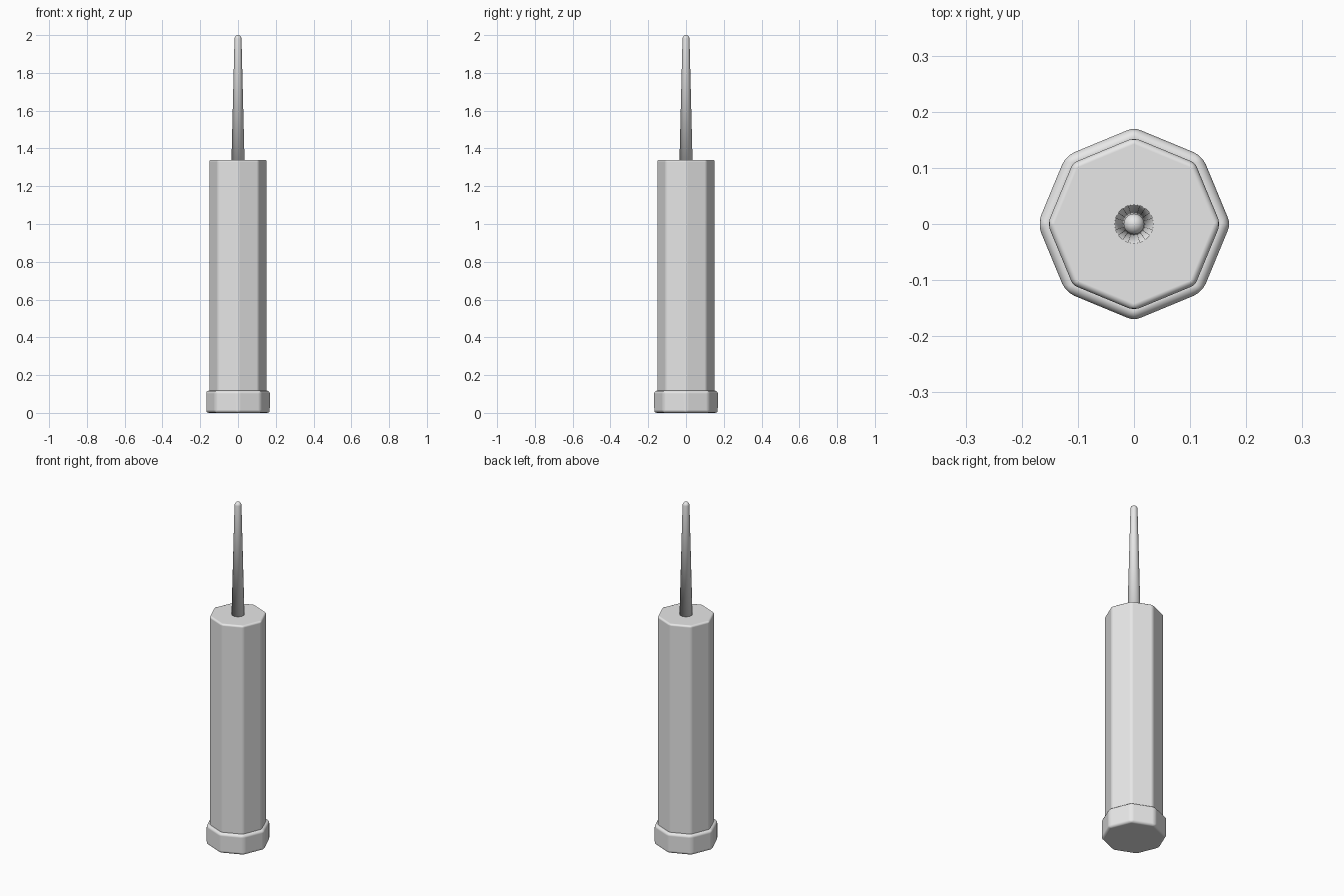
import bpy
import bmesh
from math import cos, sin, pi

default = bpy.data.objects.get("Cube")
if default:
    bpy.data.objects.remove(default, do_unlink=True)

# Single plain grey
grey = bpy.data.materials.new("light_grey")
grey.use_nodes = True
colour = (0.8, 0.8, 0.8, 1)
grey.diffuse_color = colour
grey.node_tree.nodes["Principled BSDF"].inputs["Base Color"].default_value = colour


def lathe(name, profile, sides):
    """Capped solid from (radius, height) rings around z, first corner on +x."""
    bm = bmesh.new()
    rings = []
    for r, z in profile:
        angles = [2 * pi * i / sides for i in range(sides)]
        rings.append([bm.verts.new((r * cos(a), r * sin(a), z)) for a in angles])
    for low, high in zip(rings, rings[1:]):
        for i in range(sides):
            j = (i + 1) % sides
            bm.faces.new((low[i], low[j], high[j], high[i]))
    bm.faces.new(reversed(rings[0]))
    bm.faces.new(rings[-1])
    for face in bm.faces:
        face.smooth = True
    mesh = bpy.data.meshes.new(name)
    bm.to_mesh(mesh)
    bm.free()
    mesh.materials.append(grey)
    obj = bpy.data.objects.new(name, mesh)
    bpy.context.collection.objects.link(obj)
    return obj


def soften(obj, width):
    """Rounded edges with flat faces."""
    bevel = obj.modifiers.new("rounded_edges", "BEVEL")
    bevel.width = width
    bevel.segments = 3
    bevel.limit_method = "ANGLE"
    bevel.harden_normals = True


# Octagonal foot and tall octagonal body
foot = lathe("foot", [(0.172, 0), (0.172, 0.118)], 8)
soften(foot, 0.016)
body = lathe("body", [(0.154, 0.03), (0.154, 1.34)], 8)
soften(body, 0.011)

# Tapered antenna with a domed tip
tip = 0.0185
dome = [(tip * cos(t * pi / 12), 2 - tip + tip * sin(t * pi / 12)) for t in range(6)]
antenna = lathe("antenna", [(0.035, 1.32)] + dome + [(0.001, 2)], 20)
